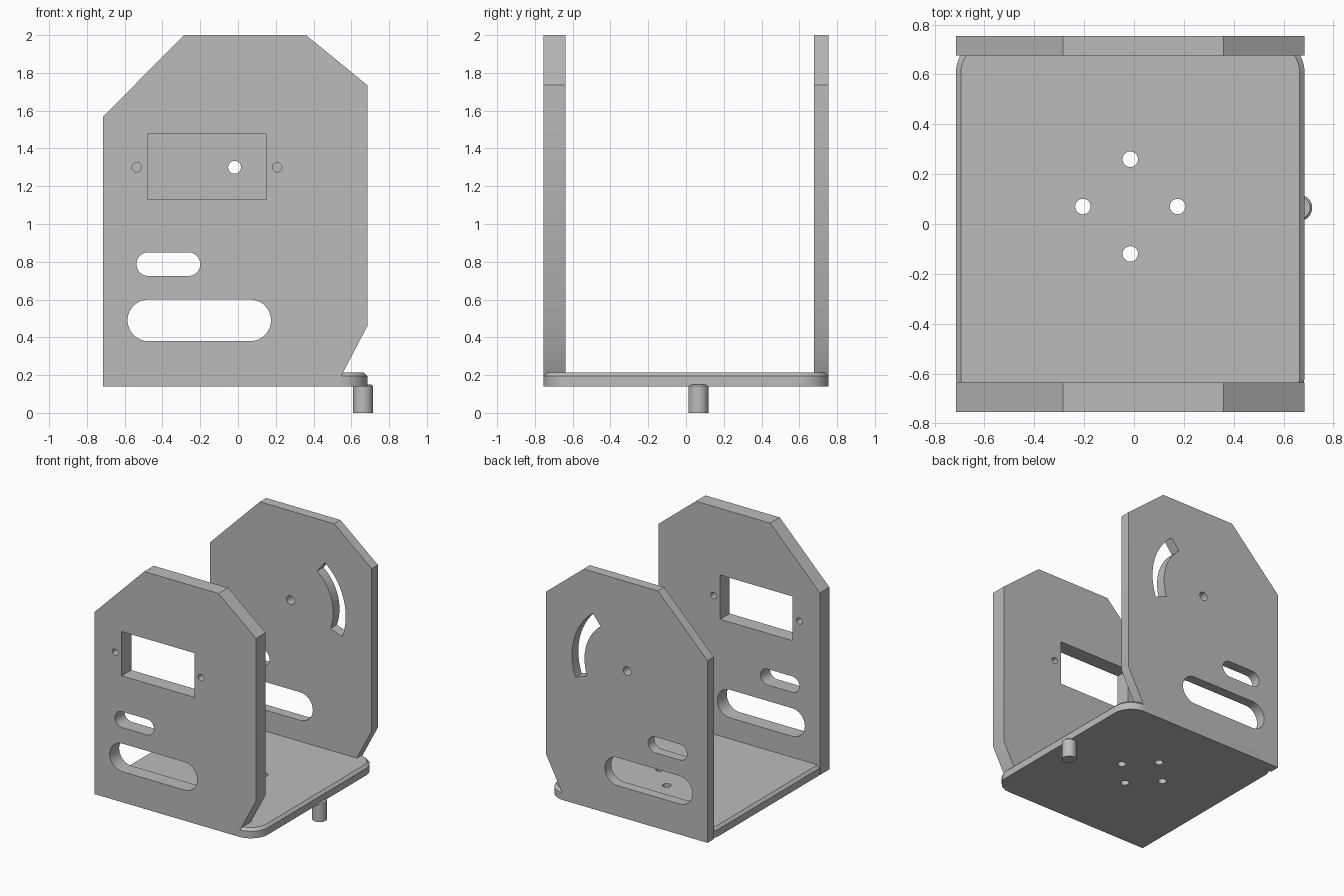
import bpy, bmesh
from math import cos, sin, pi, radians

cube = bpy.data.objects.get("Cube")
if cube:
    bpy.data.objects.remove(cube, do_unlink=True)

grey = bpy.data.materials.new("plain grey")
grey.use_nodes = True
colour = (0.5, 0.5, 0.5, 1)
grey.diffuse_color = colour
grey.node_tree.nodes["Principled BSDF"].inputs["Base Color"].default_value = colour


# Outline helpers, each giving a closed 2D loop
def arc(cx, cy, r, start, end, n=16):
    angles = [radians(start + (end - start) * i / n) for i in range(n + 1)]
    return [(cx + r * cos(a), cy + r * sin(a)) for a in angles]


def circle(cx, cy, r):
    return arc(cx, cy, r, 0, 360, 32)[:-1]


def rounded_box(x0, x1, y0, y1, r):
    return (arc(x1 - r, y1 - r, r, 0, 90) + arc(x0 + r, y1 - r, r, 90, 180)
            + arc(x0 + r, y0 + r, r, 180, 270) + arc(x1 - r, y0 + r, r, 270, 360))


def slot(x0, x1, z0, z1):
    r = (z1 - z0) / 2
    return arc(x1 - r, z0 + r, r, -90, 90) + arc(x0 + r, z0 + r, r, 90, 270)


def arc_slot(cx, cz, r0, r1, start, end):
    return arc(cx, cz, r1, start, end, 24) + arc(cx, cz, r0, end, start, 24)


def prisms(name, loops, low, high, upright=False, chamfer=0):
    """Extrude loops along z, or along y when upright."""
    bm = bmesh.new()
    for loop in loops:
        place = (lambda u, v, w: (u, w, v)) if upright else (lambda u, v, w: (u, v, w))
        ends = [[bm.verts.new(place(u, v, w)) for u, v in loop] for w in (low, high)]
        bm.faces.new(ends[0])
        top = bm.faces.new(ends[1])
        for i in range(len(loop)):
            j = (i + 1) % len(loop)
            bm.faces.new((ends[0][i], ends[0][j], ends[1][j], ends[1][i]))
        bmesh.ops.recalc_face_normals(bm, faces=bm.faces[:])
        if chamfer:
            bmesh.ops.bevel(bm, geom=top.edges[:], offset=chamfer, segments=1,
                            affect='EDGES', profile=0.5)
    mesh = bpy.data.meshes.new(name)
    bm.to_mesh(mesh)
    bm.free()
    obj = bpy.data.objects.new(name, mesh)
    bpy.context.collection.objects.link(obj)
    mesh.materials.append(grey)
    return obj


def finish(obj, holes=(), low=0, high=0, upright=False):
    """Cut the holes through the part and smooth its round walls."""
    bpy.ops.object.select_all(action='DESELECT')
    bpy.context.view_layer.objects.active = obj
    obj.select_set(True)
    if holes:
        cutter = prisms("hole_cutter", holes, low - 0.1, high + 0.1, upright)
        cutter.hide_render = True
        mod = obj.modifiers.new("holes", 'BOOLEAN')
        mod.operation = 'DIFFERENCE'
        mod.solver = 'EXACT'
        mod.object = cutter
        bpy.ops.object.modifier_apply(modifier=mod.name)
        bpy.data.objects.remove(cutter, do_unlink=True)
    bpy.ops.object.shade_smooth_by_angle(angle=radians(30))


# Base plate with rounded corners, chamfered top rim and four bolt holes
base = prisms("base_plate", [rounded_box(-0.715, 0.685, -0.755, 0.755, 0.15)],
              0.14, 0.215, chamfer=0.02)
bolts = [circle(-0.015 + 0.19 * cos(k * pi / 2), 0.07 + 0.19 * sin(k * pi / 2), 0.031)
         for k in range(4)]
finish(base, bolts, 0.14, 0.215)

# Two upright plates sharing one outline and a pair of cable slots
outline = [(-0.715, 0.14), (0.517, 0.14), (0.685, 0.46), (0.685, 1.735),
           (0.36, 2), (-0.285, 2), (-0.715, 1.568)]
cable_slots = [slot(-0.585, 0.175, 0.38, 0.6), slot(-0.538, -0.2, 0.725, 0.85)]

# Front plate: rectangular opening with a screw hole on each side
window = [(-0.48, 1.13), (0.15, 1.13), (0.15, 1.477), (-0.48, 1.477)]
front = prisms("front_plate", [outline], -0.755, -0.637, upright=True)
finish(front, cable_slots + [window, circle(-0.537, 1.3, 0.025), circle(0.207, 1.3, 0.025)],
       -0.755, -0.637, True)

# Back plate: pivot hole and a curved travel slot around it
back = prisms("back_plate", [outline], 0.677, 0.755, upright=True)
finish(back, cable_slots + [circle(-0.018, 1.3, 0.034),
                            arc_slot(-0.018, 1.3, 0.37, 0.478, -20.5, 51.5)],
       0.677, 0.755, True)

# Stop pin under the edge of the base
pin = prisms("stop_pin", [circle(0.662, 0.065, 0.053)], 0, 0.15, chamfer=0.008)
finish(pin)
